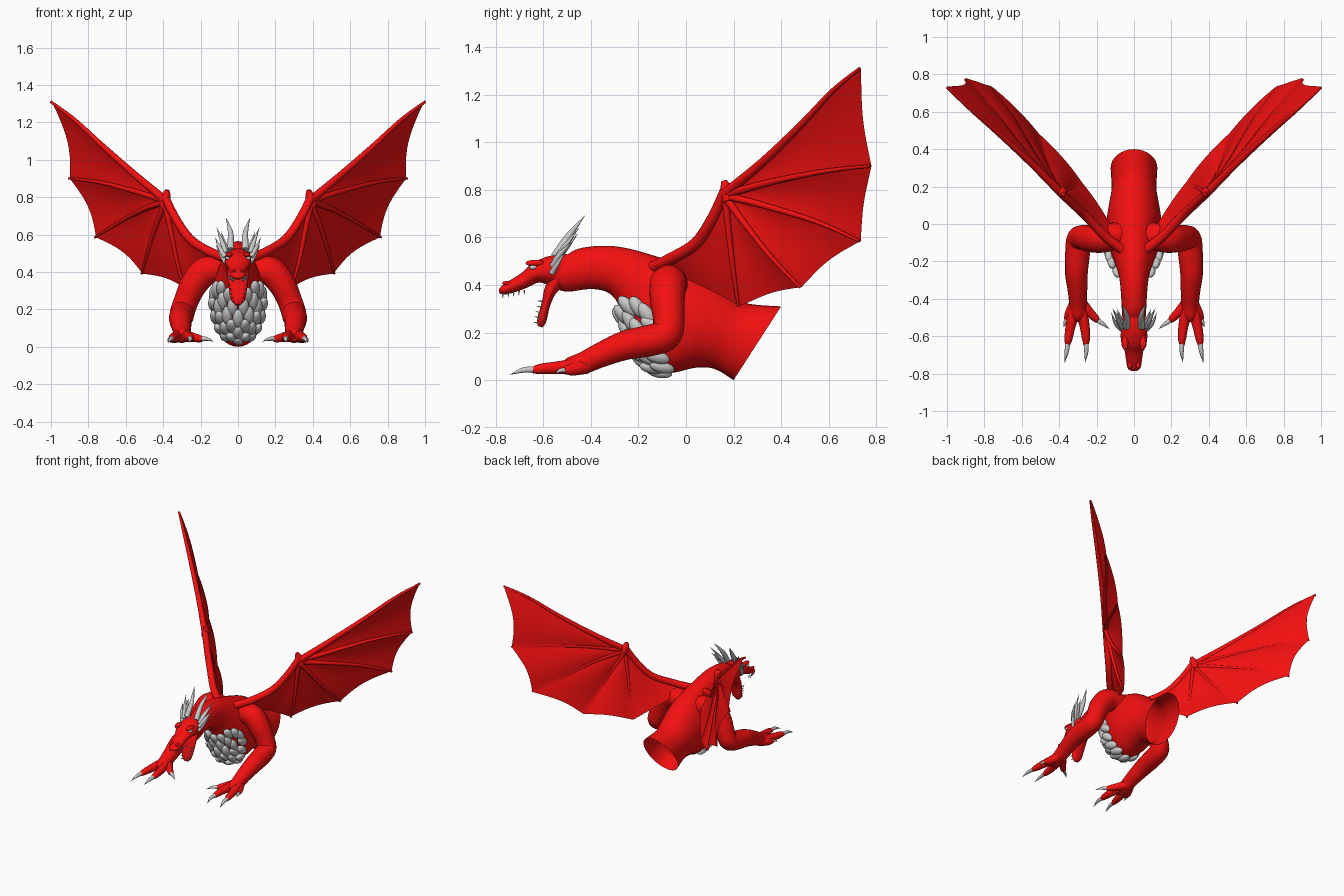
import bpy, bmesh, math
from mathutils import Vector, Matrix

if "Cube" in bpy.data.objects:
    bpy.data.objects.remove(bpy.data.objects["Cube"])

red = bpy.data.materials.new("red_skin")
red.diffuse_color = (0.9, 0.005, 0.005, 1)
red.use_nodes = True
red.node_tree.nodes["Principled BSDF"].inputs["Base Color"].default_value = red.diffuse_color


def spline(rows, n):
    """Catmull-Rom through rows of numbers, n steps per span."""
    out = []
    for i in range(len(rows) - 1):
        p = [rows[max(0, min(len(rows) - 1, i + k))] for k in (-1, 0, 1, 2)]
        for s in range(n):
            t = s / n
            out.append([b + .5 * t * (c - a + t * (2*a - 5*b + 4*c - d + t * (3*(b - c) + d - a)))
                        for a, b, c, d in zip(*p)])
    return out + [list(rows[-1])]


def finish(ob, mat, mirror):
    if mat:
        ob.data.materials.append(mat)
    if mirror:
        m = ob.modifiers.new("mirror", 'MIRROR')
        m.use_mirror_merge = False
    bpy.ops.object.select_all(action='DESELECT')
    ob.select_set(True)
    bpy.context.view_layer.objects.active = ob
    if ob.type == 'CURVE':
        bpy.ops.object.convert(target='MESH')
        ob = bpy.context.object
    bpy.ops.object.shade_smooth_by_angle(angle=math.radians(50))
    return ob


def from_bm(name, bm, mat=None, mirror=False):
    me = bpy.data.meshes.new(name)
    bm.to_mesh(me)
    bm.free()
    ob = bpy.data.objects.new(name, me)
    bpy.context.collection.objects.link(ob)
    return finish(ob, mat, mirror)


def section_point(s, a):
    """Point on an oval section (top y,z, bottom y,z, half width); a=0 is the underside."""
    ty, tz, by, bz, w = s
    c = math.cos(a)
    return Vector((w * math.sin(a), (ty + by)/2 + c*(by - ty)/2, (tz + bz)/2 + c*(bz - tz)/2))


def loft(name, secs, cap_end, n=5, seg=32):
    bm = bmesh.new()
    rings = [[bm.verts.new(section_point(s, 2*math.pi*i/seg)) for i in range(seg)]
             for s in spline(secs, n)]
    for r, q in zip(rings, rings[1:]):
        for i in range(seg):
            j = (i + 1) % seg
            bm.faces.new((r[i], r[j], q[j], q[i]))
    bm.faces.new(rings[0])
    if cap_end:
        bm.faces.new(rings[-1])
    bmesh.ops.recalc_face_normals(bm, faces=bm.faces)
    return from_bm(name, bm, red)


def tubes(name, paths, mat=None, n=5, res=4):
    """Mirrored tapering tubes; each path is rows of x,y,z,radius."""
    cu = bpy.data.curves.new(name, 'CURVE')
    cu.dimensions = '3D'
    cu.bevel_depth, cu.bevel_resolution, cu.use_fill_caps = 1, res, True
    for rows in paths:
        pts = spline(rows, n)
        sp = cu.splines.new('POLY')
        sp.points.add(len(pts) - 1)
        for p, (x, y, z, r) in zip(sp.points, pts):
            p.co, p.radius = (x, y, z, 1), max(r, .0008)
    ob = bpy.data.objects.new(name, cu)
    bpy.context.collection.objects.link(ob)
    return finish(ob, mat, True)


def blobs(name, mats, mat=None, mirror=False):
    bm = bmesh.new()
    for m in mats:
        bmesh.ops.create_uvsphere(bm, u_segments=16, v_segments=10, radius=1, matrix=m)
    return from_bm(name, bm, mat, mirror)


def ball(loc, size):
    return Matrix.Translation(loc) @ Matrix.Diagonal((*size, 1))


# Neck and torso, open at the slanted rear
body = [(-.535, .50, -.56, .39, .058), (-.46, .55, -.50, .372, .064), (-.35, .565, -.39, .383, .07),
        (-.25, .555, -.31, .355, .08), (-.13, .522, -.26, .26, .105), (-.03, .49, -.22, .13, .13),
        (.06, .455, -.15, .06, .145), (.13, .41, -.07, .03, .145), (.19, .36, .04, .052, .132),
        (.26, .322, .12, .047, .12), (.40, .31, .20, 0, .125)]
loft("neck_and_torso", body, False)

# Head with open jaws
loft("upper_head", [(-.50, .53, -.53, .40, .055), (-.575, .522, -.575, .40, .07),
                    (-.645, .492, -.62, .41, .068), (-.69, .452, -.67, .388, .05),
                    (-.74, .42, -.725, .368, .042), (-.775, .396, -.765, .36, .034),
                    (-.787, .38, -.785, .366, .014)], True)
loft("lower_jaw", [(-.57, .45, -.52, .39, .055), (-.595, .385, -.55, .36, .055),
                   (-.608, .32, -.572, .31, .05), (-.625, .26, -.588, .245, .038),
                   (-.624, .228, -.605, .221, .016)], True)
blobs("brow_ridges", [ball((.048, -.635, .492), (.018, .04, .014)),
                      ball((.022, -.755, .408), (.012, .018, .009))], red, True)
blobs("eyes", [ball((.056, -.643, .474), (.012, .016, .010))], None, True)

# Teeth along both jaws
teeth = []
for i in range(5):
    f = i / 4
    x, y, z = .046 - .022*f, -.68 - .09*f, .380 - .016*f
    teeth.append([(x, y, z, .005), (x, y, z - .02, 0)])
    x, y, z = .046 - .022*f, -.603 - .017*f, .33 - .09*f
    teeth.append([(x, y, z, .005), (x, y - .022, z + .004, 0)])
tubes("teeth", teeth, n=1, res=1)

# Horns and side spikes
horns = [((.04, -.55, .52), (.04, -.49, .61), (.065, -.425, .692), .019),
         ((.065, -.55, .50), (.085, -.51, .56), (.115, -.45, .64), .015),
         ((.068, -.56, .48), (.098, -.53, .53), (.122, -.475, .585), .014),
         ((.066, -.565, .45), (.09, -.54, .49), (.118, -.505, .545), .012),
         ((.055, -.54, .51), (.075, -.50, .56), (.09, -.455, .615), .013)]
tubes("horns", [[(*a, r), (*b, r*.75), (*c, 0)] for a, b, c, r in horns])

# Overlapping chest scales laid on the torso surface
scales = []
for row in range(7):
    t = 3.95 + row * .43
    k = int(t)
    sec = [a + (b - a)*(t - k) for a, b in zip(body[k], body[k + 1])]
    count = (5, 6, 7, 6, 5, 4, 3)[row]
    spread = (.9, 1.2, 1.3, 1.2, .95, .7, .45)[row]
    for i in range(count):
        ang = spread * (2*i/(count - 1) - 1)
        p = section_point(sec, ang)
        side = (section_point(sec, ang + .02) - p).normalized()
        nxt = section_point([a + .05*(b - a) for a, b in zip(sec, body[k + 1])], ang)
        along = (nxt - p).normalized()
        out = side.cross(along).normalized()
        mid = section_point(sec, 0).lerp(section_point(sec, math.pi), .5)
        if out.dot(p - mid) < 0:
            out = -out
        along = (along - out*.15).normalized()
        side = along.cross(out).normalized()
        m = Matrix((side*.029, along*.054, out*.024)).transposed().to_4x4()
        scales.append(Matrix.Translation(p + out*.012) @ m)
blobs("chest_scales", scales)

# Forelegs, toes and claws
tubes("forelegs", [[(.07, -.06, .40, .07), (.17, -.075, .405, .078), (.235, -.078, .335, .073),
                    (.275, -.072, .25, .066), (.296, -.085, .19, .066), (.302, -.16, .165, .066),
                    (.308, -.26, .145, .061), (.302, -.36, .105, .052), (.30, -.43, .073, .046),
                    (.30, -.49, .057, .038), (.30, -.52, .05, .02)]], red, res=6)
tubes("toes", [[(.285, -.45, .06, .034), (.265, -.54, .052, .027), (.257, -.61, .047, .022), (.257, -.645, .042, .014)],
               [(.315, -.45, .06, .034), (.338, -.54, .052, .027), (.35, -.61, .047, .022), (.355, -.645, .042, .014)],
               [(.285, -.42, .06, .032), (.235, -.475, .05, .024), (.205, -.505, .043, .02), (.19, -.52, .04, .012)],
               [(.31, -.42, .06, .034), (.345, -.48, .045, .026), (.362, -.512, .04, .014)]], red)
tubes("claws", [[(.257, -.625, .044, .014), (.255, -.685, .042, .011), (.262, -.742, .022, 0)],
                [(.353, -.625, .044, .014), (.36, -.685, .042, .011), (.37, -.742, .022, 0)],
                [(.20, -.51, .042, .013), (.165, -.535, .042, .010), (.13, -.562, .028, 0)],
                [(.357, -.50, .042, .011), (.37, -.53, .04, .008), (.375, -.55, .025, 0)]])

# Wing bones: leading edge, three fingers, inner finger, arm (all start at the wrist)
bones = [[(.385, .17, .785), (.54, .325, .915), (.72, .49, 1.075), (.87, .62, 1.215), (.995, .735, 1.31)],
         [(.385, .17, .78), (.56, .37, .835), (.74, .60, .88), (.90, .78, .90)],
         [(.385, .17, .775), (.50, .33, .735), (.63, .555, .665), (.76, .735, .585)],
         [(.385, .17, .77), (.43, .25, .66), (.475, .36, .52), (.51, .485, .39)],
         [(.385, .17, .765), (.355, .185, .62), (.32, .205, .45), (.28, .225, .31)],
         [(.385, .17, .80), (.325, .115, .68), (.25, .045, .575), (.15, -.06, .51), (.06, -.13, .475)]]


def at(path, u):
    f = u * (len(path) - 1)
    i = min(int(f), len(path) - 2)
    return path[i].lerp(path[i + 1], f - i)


fine = [[Vector(p) for p in spline(b, 8)] for b in bones]
paths = []
for i, b in enumerate(bones):
    r0, r1 = (.022, .007) if i == 0 else (.022, .026) if i == 5 else (.017, .006)
    paths.append([(x + .005, y - .005, z, r0 + (r1 - r0)*k/(len(b) - 1))
                  for k, (x, y, z) in enumerate(b)])
paths.append([(.40, .18, .75, .024), (.385, .17, .80, .026), (.378, .16, .838, .012)])  # wrist spur
tubes("wing_bones", paths, red)

# Wing membrane panels with scalloped, slightly billowed edges
bm = bmesh.new()
N, M = 16, 12
for (a, b), scallop in zip(zip(fine, fine[1:]), (.07, .06, .07, .06, .03)):
    grid = []
    for i in range(N + 1):
        row = []
        for j in range(M + 1):
            v = j / M
            bow = 4*v*(1 - v)
            u = i / N * (1 - scallop*bow)
            p = at(a, u).lerp(at(b, u), v) + Vector((-.012, .012, 0))*bow*math.sin(math.pi*u*.6)
            row.append(bm.verts.new(p))
        grid.append(row)
    for i in range(N):
        for j in range(M):
            bm.faces.new((grid[i][j], grid[i+1][j], grid[i+1][j+1], grid[i][j+1]))
bmesh.ops.remove_doubles(bm, verts=bm.verts, dist=.0005)
bmesh.ops.recalc_face_normals(bm, faces=bm.faces)
from_bm("wing_membrane", bm, red, True)
